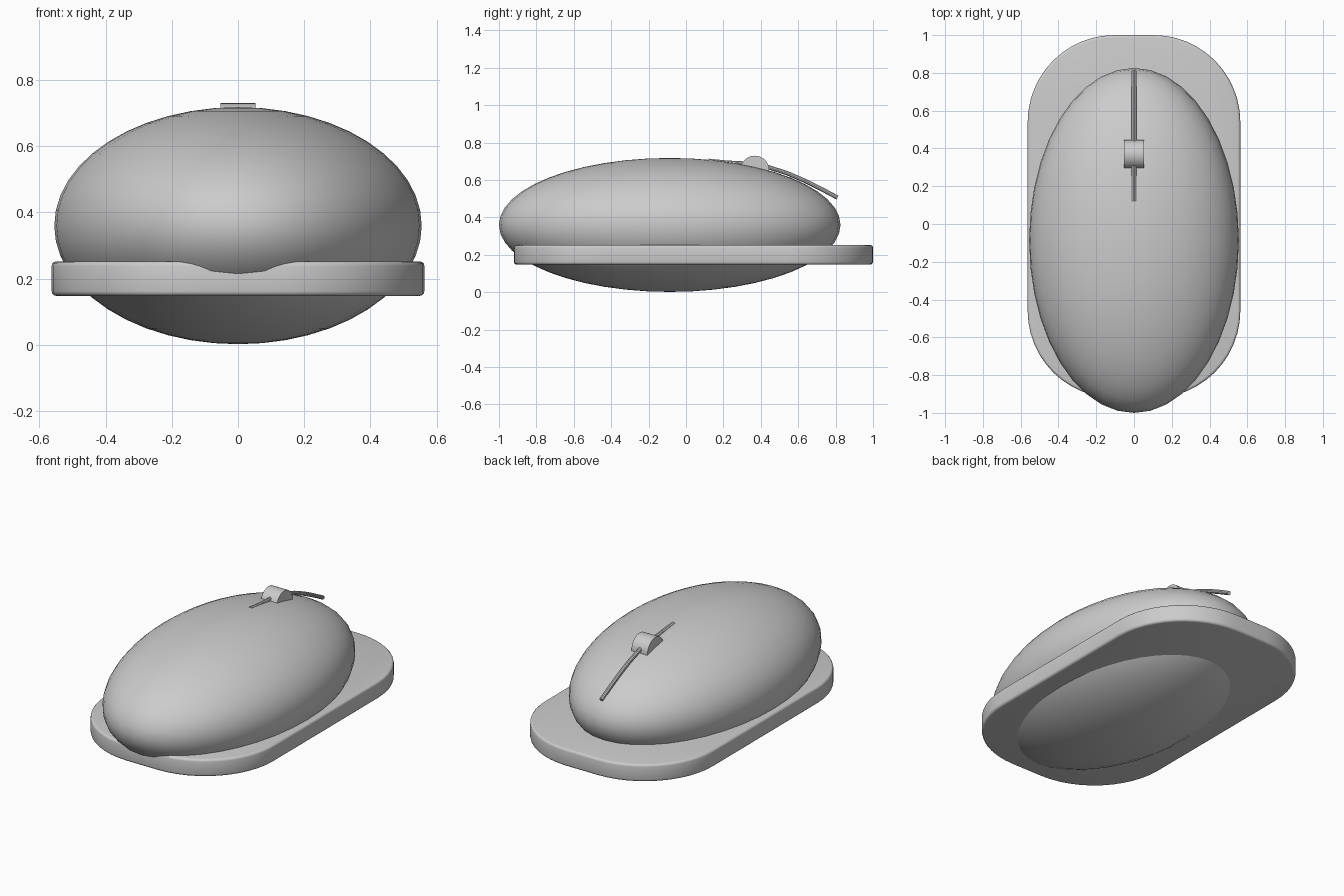
import bpy, bmesh
from math import sin, cos, pi, radians, sqrt

if "Cube" in bpy.data.objects:
    bpy.data.objects.remove(bpy.data.objects["Cube"])

CY, CZ = -0.087, 0.36            # body centre
RX, RY, RZ = 0.555, 0.913, 0.358  # body radii


def smooth(obj, angle=35):
    bpy.ops.object.select_all(action='DESELECT')
    obj.select_set(True)
    bpy.context.view_layer.objects.active = obj
    bpy.ops.object.shade_smooth_by_angle(angle=radians(angle))


# Body: smooth flattened egg
bpy.ops.mesh.primitive_uv_sphere_add(segments=40, ring_count=24, radius=1,
                                     location=(0, CY, CZ))
body = bpy.context.object
body.name = "body_shell"
body.scale = (RX, RY, RZ)
bpy.ops.object.transform_apply(location=False, rotation=False, scale=True)
smooth(body, 60)

# Base plate: rounded rectangle, extruded, with softened rims
HX, Y0, Y1, Z0, Z1, R = 0.563, -0.92, 1.0, 0.148, 0.252, 0.46
bm = bmesh.new()
corners = [(HX - R, Y1 - R, 0), (-HX + R, Y1 - R, 90),
           (-HX + R, Y0 + R, 180), (HX - R, Y0 + R, 270)]
outline = []
for cx, cy, start in corners:
    for i in range(13):
        a = radians(start + 90 * i / 12)
        outline.append(bm.verts.new((cx + R * cos(a), cy + R * sin(a), Z0)))
face = bm.faces.new(outline)
ext = bmesh.ops.extrude_face_region(bm, geom=[face])
top = [v for v in ext['geom'] if isinstance(v, bmesh.types.BMVert)]
bmesh.ops.translate(bm, verts=top, vec=(0, 0, Z1 - Z0))
bmesh.ops.recalc_face_normals(bm, faces=bm.faces)
rims = [e for e in bm.edges if abs(e.verts[0].co.z - e.verts[1].co.z) < 1e-5]
bmesh.ops.bevel(bm, geom=rims, offset=0.014, segments=3, profile=0.5, affect='EDGES')
mesh = bpy.data.meshes.new("base_plate")
bm.to_mesh(mesh)
bm.free()
plate = bpy.data.objects.new("base_plate", mesh)
bpy.context.collection.objects.link(plate)
smooth(plate)

# Scroll wheel: short cylinder lying across the body
bpy.ops.mesh.primitive_cylinder_add(vertices=32, radius=0.077, depth=0.106,
                                    location=(0, 0.368, 0.653),
                                    rotation=(0, pi / 2, 0))
wheel = bpy.context.object
wheel.name = "scroll_wheel"
smooth(wheel)

# Centre seam: thin rod over the top, running out past the back of the body
path = [(0.12, 0.703), (0.22, 0.693), (0.32, 0.688), (0.44, 0.669),
        (0.54, 0.637), (0.64, 0.594), (0.72, 0.554), (0.81, 0.506)]
curve = bpy.data.curves.new("centre_seam", 'CURVE')
curve.dimensions = '3D'
curve.bevel_depth = 0.012
curve.bevel_resolution = 3
curve.use_fill_caps = True
spline = curve.splines.new('POLY')
spline.points.add(len(path) - 1)
for p, (y, z) in zip(spline.points, path):
    p.co = (0, y, z, 1)
seam = bpy.data.objects.new("centre_seam", curve)
bpy.context.collection.objects.link(seam)
bpy.ops.object.select_all(action='DESELECT')
seam.select_set(True)
bpy.context.view_layer.objects.active = seam
bpy.ops.object.convert(target='MESH')
smooth(bpy.context.object)
